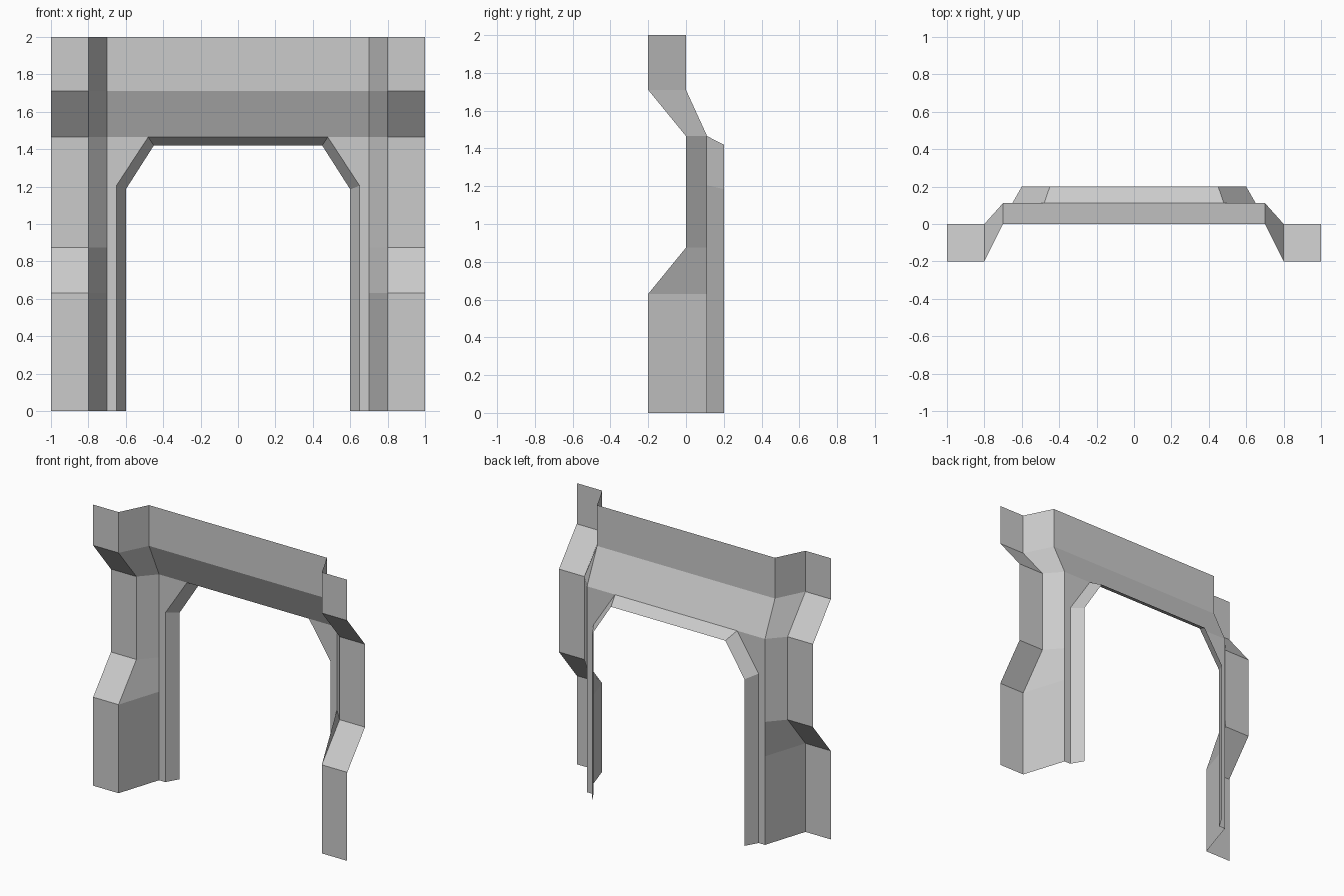
import bpy, bmesh

if "Cube" in bpy.data.objects:
    bpy.data.objects.remove(bpy.data.objects["Cube"])


def strip(name, rail_a, rail_b, mirror=False):
    """Flat-shaded open sheet spanning two matching rails, facing the front."""
    bm = bmesh.new()
    a = [bm.verts.new(p) for p in rail_a]
    b = [bm.verts.new(p) for p in rail_b]
    for i in range(len(a) - 1):
        face = bm.faces.new((a[i], a[i + 1], b[i + 1], b[i]))
        face.normal_update()
        if face.normal.y > 0:
            face.normal_flip()
    mesh = bpy.data.meshes.new(name)
    bm.to_mesh(mesh)
    bm.free()
    obj = bpy.data.objects.new(name, mesh)
    bpy.context.collection.objects.link(obj)
    if mirror:
        mod = obj.modifiers.new("Mirror", 'MIRROR')
        mod.use_axis[0] = True
    return obj


def at_x(x, profile):
    return [(x, y, z) for y, z in profile]


def arch(y, outline):
    """Full opening outline from its right half."""
    right = [(x, y, z) for x, z in outline]
    return right + [(-x, y, z) for x, y, z in reversed(right)]


# Side profiles (y, z) of the outer wall and of the recessed inner edge
outer = [(-0.2, 0), (-0.2, 0.63), (0, 0.875), (0, 1.465), (-0.2, 1.71), (-0.2, 2)]
inner = [(0.112, 0), (0.112, 0.63), (0.112, 0.875), (0.112, 1.465), (0, 1.71), (0, 2)]

# Outer wall panels and angled side panels
strip("wall_panel", at_x(1.0, outer), at_x(0.8, outer), mirror=True)
strip("angled_side", at_x(0.8, outer), at_x(0.7, inner), mirror=True)

# Header above the opening
strip("header", at_x(0.7, inner[3:]), at_x(-0.7, inner[3:]))

# Flat door surround with corner gussets
front_edge = [(0.65, 0), (0.65, 1.205), (0.48, 1.465)]
back_edge = [(0.6, 0), (0.6, 1.185), (0.45, 1.42)]
strip("door_surround", [(0.7, 0.112, z) for _, z in front_edge],
      [(x, 0.112, z) for x, z in front_edge], mirror=True)

# Bevelled reveal around the opening
strip("door_reveal", arch(0.112, front_edge), arch(0.2, back_edge))
